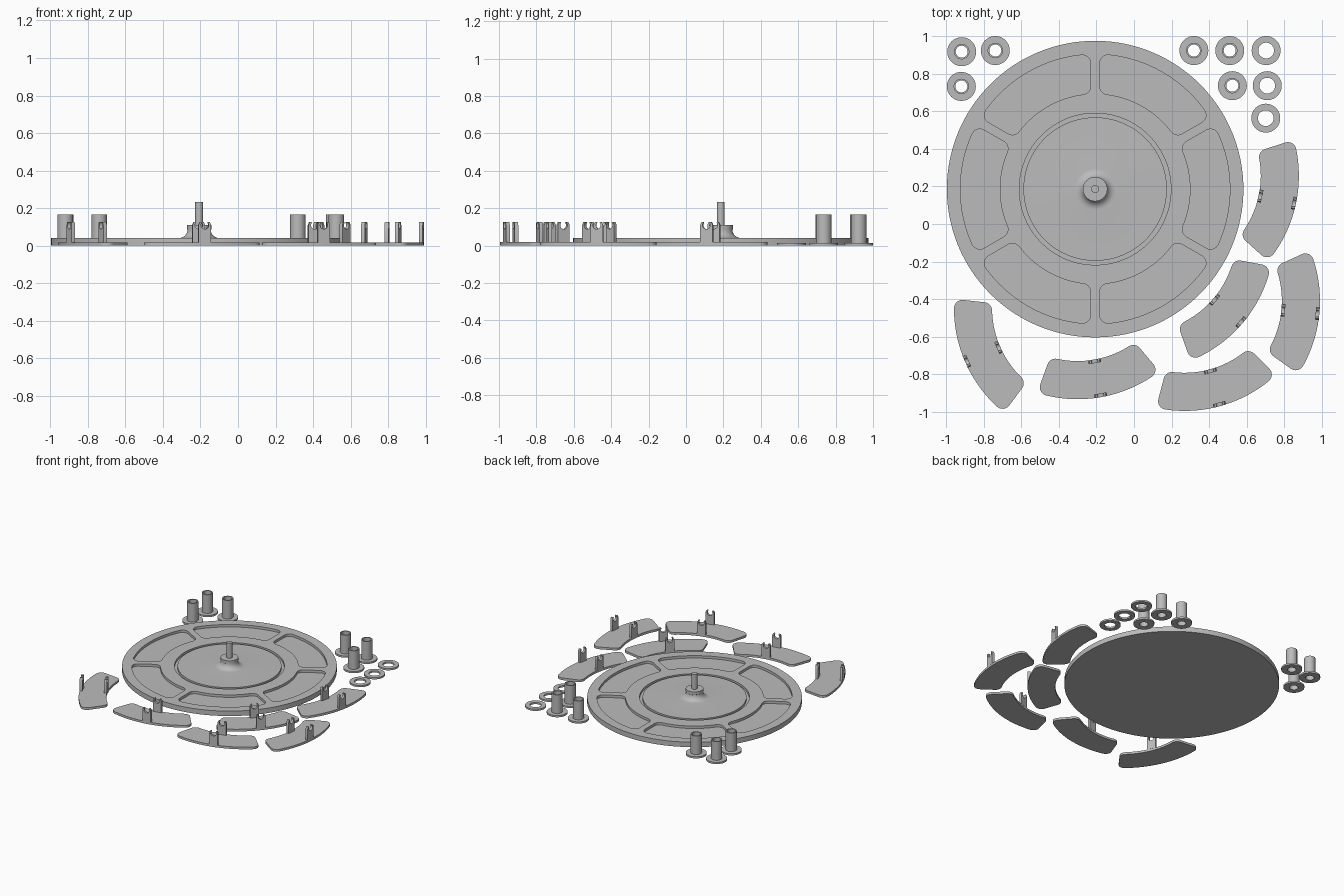
import bpy, bmesh
from math import sin, cos, asin, pi, radians
from mathutils import Matrix, Vector

if "Cube" in bpy.data.objects:
    bpy.data.objects.remove(bpy.data.objects["Cube"])

grey = bpy.data.materials.new("plain_grey")
grey.use_nodes = True
grey.diffuse_color = (0.5, 0.5, 0.5, 1)
grey.node_tree.nodes["Principled BSDF"].inputs["Base Color"].default_value = grey.diffuse_color


def finish(name, bm, matrix=Matrix()):
    bmesh.ops.remove_doubles(bm, verts=bm.verts, dist=1e-5)
    bmesh.ops.recalc_face_normals(bm, faces=bm.faces)
    mesh = bpy.data.meshes.new(name)
    bm.to_mesh(mesh)
    bm.free()
    mesh.materials.append(grey)
    ob = bpy.data.objects.new(name, mesh)
    ob.matrix_world = matrix
    bpy.context.collection.objects.link(ob)
    return ob


def smooth(ob):
    bpy.ops.object.select_all(action='DESELECT')
    ob.select_set(True)
    bpy.context.view_layer.objects.active = ob
    bpy.ops.object.shade_smooth_by_angle(angle=radians(30))


def lathe(name, profile, steps, closed, x, y):
    """Spin (radius, z) points about the z axis."""
    bm = bmesh.new()
    vs = [bm.verts.new((r, 0, z)) for r, z in profile]
    pairs = list(zip(vs, vs[1:])) + ([(vs[-1], vs[0])] if closed else [])
    edges = [bm.edges.new(p) for p in pairs]
    bmesh.ops.spin(bm, geom=vs + edges, cent=(0, 0, 0), axis=(0, 0, 1),
                   angle=2 * pi, steps=steps, use_merge=False)
    ob = finish(name, bm, Matrix.Translation((x, y, 0)))
    smooth(ob)
    return ob


def prism(name, points, depth, matrix):
    """Extrude a list of 3D points along a depth vector."""
    bm = bmesh.new()
    face = bm.faces.new([bm.verts.new(p) for p in points])
    new = bmesh.ops.extrude_face_region(bm, geom=[face], use_keep_orig=True)["geom"]
    bmesh.ops.translate(bm, vec=Vector(depth),
                        verts=[v for v in new if isinstance(v, bmesh.types.BMVert)])
    return finish(name, bm, matrix)


def arc(cx, cy, r, a, b, n):
    return [(cx + r * cos(a + (b - a) * i / n), cy + r * sin(a + (b - a) * i / n))
            for i in range(n + 1)]


def sector(inner, outer, gap, fillet):
    """Sixth of a ring with parallel-sided gaps and rounded corners."""
    side, normal = pi / 6, pi * 2 / 3
    ro, ri = outer - fillet, inner + fillet
    ao = side - asin((gap + fillet) / ro)
    ai = side - asin((gap + fillet) / ri)
    half = arc(0, 0, outer, 0, ao, 14)
    half += arc(ro * cos(ao), ro * sin(ao), fillet, ao, normal, 8)[1:]
    half += arc(ri * cos(ai), ri * sin(ai), fillet, normal, ai + pi, 8)
    half += arc(0, 0, inner, ai, 0, 12)[1:]
    return half + [(x, -y) for x, y in half[-2:0:-1]]


# Turntable disc with ring groove, flared hub and centre pin
CX, CY, TOP = -0.207, 0.186, 0.04
flare = [(0.11 - 0.048 * sin(t * pi / 16), TOP + 0.045 * (1 - cos(t * pi / 16)))
         for t in range(9)]
disc = lathe("disc", [(0, 0), (0.79, 0), (0.79, TOP), (0.404, TOP), (0.404, 0.022),
                      (0.382, 0.022), (0.382, TOP)] + flare +
             [(0.065, 0.087), (0.065, 0.11), (0.021, 0.11), (0.021, 0.232), (0, 0.232)],
             128, False, CX, CY)

# Six pockets cut into the disc
pocket = sector(0.508, 0.718, 0.024, 0.045)
for i in range(6):
    place = Matrix.Translation((CX, CY, 0)) @ Matrix.Rotation(i * pi / 3, 4, 'Z')
    cutter = prism("pocket_cutter", [(x, y, 0.02) for x, y in pocket], (0, 0, 0.05), place)
    cutter.hide_render = True
    mod = disc.modifiers.new("pocket", 'BOOLEAN')
    mod.operation, mod.solver, mod.object = 'DIFFERENCE', 'EXACT', cutter
    bpy.context.view_layer.objects.active = disc
    bpy.ops.object.modifier_apply(modifier=mod.name)
    bpy.data.objects.remove(cutter)
smooth(disc)

# Six loose lids, each with two forked clips: middle x, middle y, heading
MID, THICK = 0.612, 0.018
lid_shape = sector(0.511, 0.714, 0.03, 0.045)
notch = arc(0, 0.109, 0.021, radians(-220), radians(40), 14)
fork = [(-0.034, THICK), (-0.034, 0.11), (-0.027, 0.125), (-0.018, 0.125)]
fork += notch + [(-y, z) for y, z in fork[::-1]]
lids = [(-0.194, -0.822, -80), (-0.806, -0.694, 203.6), (0.431, -0.872, -74.7),
        (0.5, -0.463, -40.4), (0.886, -0.468, -5.5), (0.763, 0.13, -12)]
for x, y, heading in lids:
    place = Matrix.Translation((x, y, 0)) @ Matrix.Rotation(radians(heading), 4, 'Z')
    smooth(prism("lid", [(u - MID, v, 0) for u, v in lid_shape], (0, 0, THICK), place))
    for r in (-0.092, 0.092):
        smooth(prism("clip", [(r - 0.01, v, z) for v, z in fork], (0.02, 0, 0), place))

# Flanged bushings
for x, y in [(-0.918, 0.918), (-0.739, 0.924), (-0.92, 0.733),
             (0.319, 0.924), (0.51, 0.924), (0.524, 0.737)]:
    lathe("bushing", [(0.032, 0), (0.077, 0), (0.077, 0.014), (0.041, 0.014),
                      (0.041, 0.165), (0.032, 0.165)], 48, True, x, y)

# Flat washers
for x, y in [(0.704, 0.924), (0.71, 0.737), (0.702, 0.564)]:
    lathe("washer", [(0.042, 0), (0.077, 0), (0.077, 0.014), (0.042, 0.014)], 48, True, x, y)
